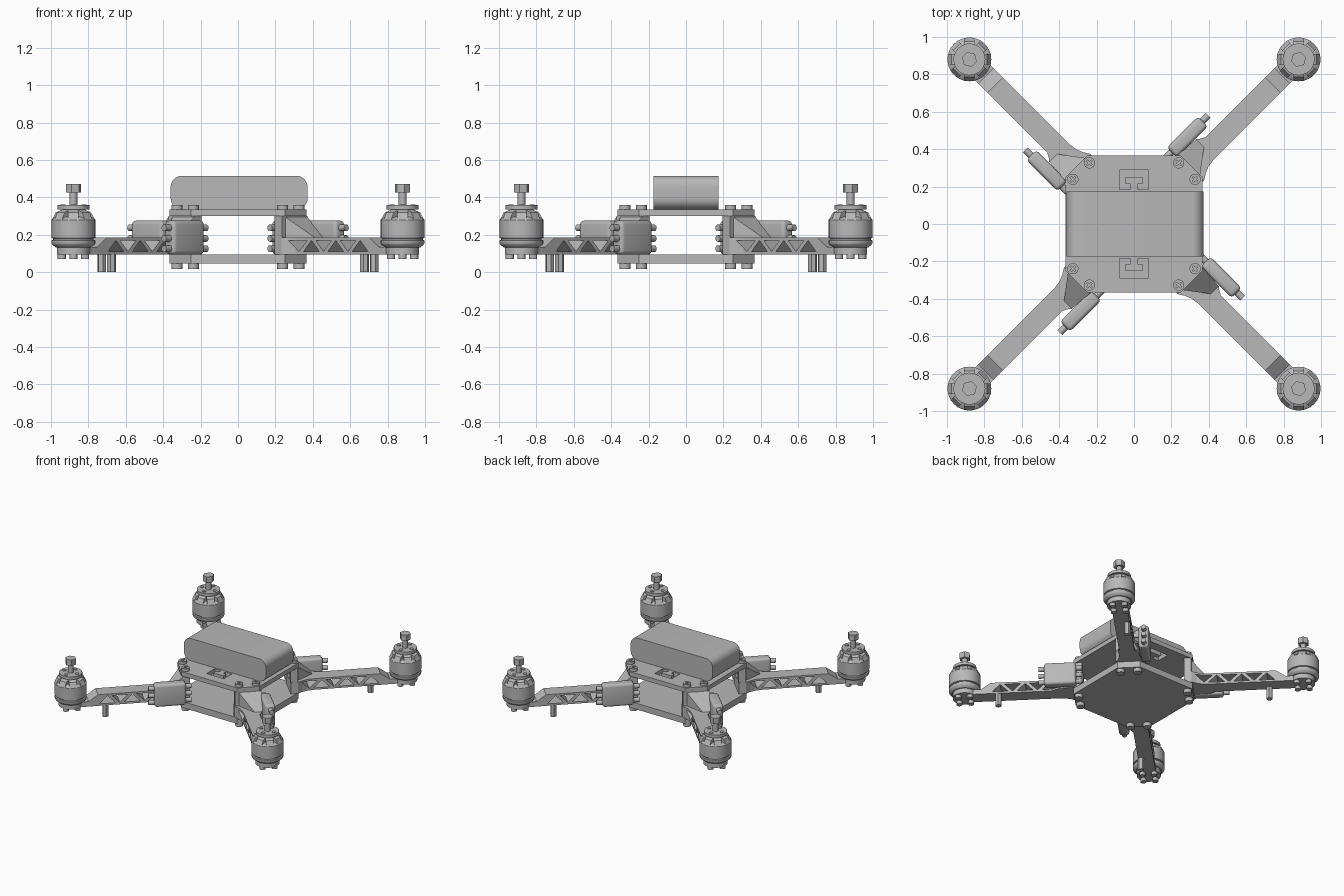
import bpy, bmesh, math
from mathutils import Matrix, Vector

if "Cube" in bpy.data.objects:
    bpy.data.objects.remove(bpy.data.objects["Cube"])

grey = bpy.data.materials.new("plain_grey")
grey.use_nodes = True
GREY = (0.48, 0.48, 0.48, 1)
grey.diffuse_color = GREY
grey.node_tree.nodes["Principled BSDF"].inputs["Base Color"].default_value = GREY


def finish(name, bm, smooth=True):
    bmesh.ops.recalc_face_normals(bm, faces=bm.faces)
    me = bpy.data.meshes.new(name)
    bm.to_mesh(me)
    bm.free()
    me.materials.append(grey)
    ob = bpy.data.objects.new(name, me)
    bpy.context.collection.objects.link(ob)
    if smooth:
        bpy.ops.object.select_all(action='DESELECT')
        ob.select_set(True)
        bpy.context.view_layer.objects.active = ob
        bpy.ops.object.shade_smooth_by_angle(angle=math.radians(35))
    return ob


def prism(bm, pts, vec):
    """Extrude a polygon of 3D points along a vector."""
    face = bm.faces.new([bm.verts.new(p) for p in pts])
    new = bmesh.ops.extrude_face_region(bm, geom=[face])["geom"]
    bmesh.ops.translate(bm, vec=vec, verts=[v for v in new if isinstance(v, bmesh.types.BMVert)])


def rod(bm, p, q, radius, sides=16):
    p, q = Vector(p), Vector(q)
    d = q - p
    m = Matrix.Translation((p + q) / 2) @ d.to_track_quat('Z', 'Y').to_matrix().to_4x4()
    bmesh.ops.create_cone(bm, cap_ends=True, segments=sides, radius1=radius,
                          radius2=radius, depth=d.length, matrix=m)


def box(bm, centre, size, bevel=0):
    m = Matrix.Translation(centre) @ Matrix.Diagonal((*size, 1))
    verts = bmesh.ops.create_cube(bm, size=1, matrix=m)["verts"]
    if bevel:
        edges = {e for v in verts for e in v.link_edges}
        bmesh.ops.bevel(bm, geom=list(edges), offset=bevel, segments=4, profile=0.5, affect='EDGES')


def cut(ob, cutter):
    """Subtract the cutter for good and remove it."""
    mod = ob.modifiers.new("cut", 'BOOLEAN')
    mod.operation, mod.object, mod.solver = 'DIFFERENCE', cutter, 'EXACT'
    cutter.hide_render = True
    deps = bpy.context.evaluated_depsgraph_get()
    me = bpy.data.meshes.new_from_object(ob.evaluated_get(deps))
    ob.modifiers.clear()
    ob.data = me
    bpy.data.objects.remove(cutter)


def four(ob):
    """Place a part, built along +x, on all four diagonals."""
    base = ob.name
    for k, tag in enumerate(("back_left", "back_right", "front_right", "front_left")):
        o = ob if k == 0 else ob.copy()
        o.name = f"{base}_{tag}"
        o.rotation_euler.z = math.radians(45 + 90 * k)
        if k:
            bpy.context.collection.objects.link(o)


# Frame plates: squares with cut corners
S, C = 0.367, 0.25
octagon = [(S, C), (C, S), (-C, S), (-S, C), (-S, -C), (-C, -S), (C, -S), (S, -C)]


def plate(name, z0, z1):
    bm = bmesh.new()
    prism(bm, [(x, y, z0) for x, y in octagon], (0, 0, z1 - z0))
    return finish(name, bm, False)


plate("bottom_plate", 0.045, 0.095)
top = plate("top_plate", 0.3, 0.335)

# Strap slots in the top plate
half = [(0.078, 0.29), (0.078, 0.185), (0.02, 0.185), (0.02, 0.215), (0.045, 0.215), (0.045, 0.25)]
slot = half + [(-x, y) for x, y in reversed(half)]
bm = bmesh.new()
for s in (1, -1):
    prism(bm, [(x, s * y, 0.25) for x, y in slot], (0, 0, 0.15))
cut(top, finish("slot_cutter", bm, False))

# Battery: rounded profile along the width
W, Z0, Z1, R = 0.366, 0.335, 0.515, 0.06
prof = []
for i, (cx, cz) in enumerate([(W - R, Z1 - R), (R - W, Z1 - R), (R - W, Z0 + R), (W - R, Z0 + R)]):
    for j in range(9):
        a = math.pi / 2 * (i + j / 8)
        prof.append((0.006 + cx + R * math.cos(a), -0.175, cz + R * math.sin(a)))
bm = bmesh.new()
prism(bm, prof, (0, 0.35, 0))
finish("battery", bm)

# Arm beam: flared where it leaves the frame, pierced by a row of triangles
HW = 0.057
plan = [(0.375, -0.1), (0.43, -0.1), (0.465, -0.078), (0.5, -0.064), (0.55, -HW), (1.05, -HW),
        (1.05, HW), (0.6, HW), (0.55, 0.085), (0.43, 0.1), (0.375, 0.1)]
bm = bmesh.new()
prism(bm, [(x, y, 0.095) for x, y in plan], (0, 0, 0.09))
arm = finish("arm", bm, False)
bm = bmesh.new()
for i in range(6):
    x = 0.52 + 0.092 * i
    zb, zt = (0.11, 0.17) if i % 2 else (0.17, 0.11)
    prism(bm, [(x - 0.06, -0.2, zb), (x + 0.06, -0.2, zb), (x, -0.2, zt)], (0, 0.4, 0))
cut(arm, finish("truss_cutter", bm, False))
four(arm)

# Dropped end of the arm
bm = bmesh.new()
side = [(1.05, 0.095), (1.2, 0.095), (1.2, 0.135), (1.12, 0.135), (1.05, 0.185)]
prism(bm, [(x, -HW, z) for x, z in side], (0, 2 * HW, 0))
four(finish("arm_end", bm, False))

# Corner bracket: two posts around the bolts, a thin wall and a sloping gusset
bm = bmesh.new()
for y in (-0.075, 0.075):
    box(bm, (0.402, y, 0.24), (0.054, 0.045, 0.12))
box(bm, (0.42, 0, 0.24), (0.018, 0.12, 0.12))
four(finish("corner_bracket", bm, False))
bm = bmesh.new()
for y in (-0.07, 0.097):
    for z in (0.18, 0.295):
        bm.verts.new((0.428, y, z))
for y in (0.03, 0.085):
    bm.verts.new((0.56, y, 0.18))
bmesh.ops.convex_hull(bm, input=bm.verts)
four(finish("gusset", bm, False))

# Motor pad, its screws and the landing leg
MX = 1.2445
bm = bmesh.new()
rod(bm, (MX, 0, 0.095), (MX, 0, 0.135), 0.088, 32)
for k in range(4):
    a = math.pi / 4 + k * math.pi / 2
    x, y = MX + 0.062 * math.cos(a), 0.062 * math.sin(a)
    rod(bm, (x, y, 0.07), (x, y, 0.1), 0.022)
four(finish("motor_pad", bm))
bm = bmesh.new()
rod(bm, (0.993, 0.036, 0), (0.993, 0.036, 0.1), 0.024, 6)
four(finish("landing_leg", bm, False))

# Motor: turned body
bm = bmesh.new()
prof = [(0, 0.133), (0.095, 0.133), (0.113, 0.147), (0.117, 0.155), (0.117, 0.17), (0.108, 0.173),
        (0.108, 0.18), (0.117, 0.183), (0.117, 0.28), (0.108, 0.29), (0.07, 0.3), (0.062, 0.335),
        (0.085, 0.335), (0.085, 0.358), (0, 0.358)]
vs = [bm.verts.new((r, 0, z)) for r, z in prof]
edges = [bm.edges.new(p) for p in zip(vs, vs[1:])]
bmesh.ops.spin(bm, geom=vs + edges, cent=(0, 0, 0), axis=(0, 0, 1), angle=2 * math.pi, steps=40)
bmesh.ops.remove_doubles(bm, verts=bm.verts, dist=0.0005)
bmesh.ops.translate(bm, vec=(MX, 0, 0), verts=bm.verts)
four(finish("motor_body", bm))

# Motor: sloped spokes, top screws, shaft and nut
bm = bmesh.new()
for k in range(8):
    rot = Matrix.Translation((MX, 0, 0)) @ Matrix.Rotation(k * math.pi / 4, 4, 'Z')
    spoke = [(0.05, 0.28), (0.115, 0.28), (0.095, 0.318), (0.06, 0.335)]
    prism(bm, [rot @ Vector((x, -0.028, z)) for x, z in spoke], rot.to_3x3() @ Vector((0, 0.056, 0)))
four(finish("motor_spokes", bm, False))
bm = bmesh.new()
for k in range(4):
    a = math.pi / 4 + k * math.pi / 2
    x, y = MX + 0.056 * math.cos(a), 0.056 * math.sin(a)
    rod(bm, (x, y, 0.35), (x, y, 0.363), 0.014)
rod(bm, (MX, 0, 0.35), (MX, 0, 0.43), 0.021, 24)
rod(bm, (MX, 0, 0.425), (MX, 0, 0.472), 0.041, 6)
four(finish("motor_shaft_and_nut", bm))

# Speed controller beside each arm, with wires at both ends
bm = bmesh.new()
box(bm, (0.531, 0.127, 0.185), (0.235, 0.075, 0.18), 0.02)
four(finish("speed_controller", bm))
bm = bmesh.new()
for z in (0.125, 0.18, 0.237):
    rod(bm, (0.37, 0.13, z), (0.69, 0.13, z), 0.018)
four(finish("controller_wires", bm))

# Frame bolts with a cross recess
bm = bmesh.new()
for y in (-0.062, 0.062):
    rod(bm, (0.4, y, 0.33), (0.4, y, 0.358), 0.03, 20)
    rod(bm, (0.4, y, 0.016), (0.4, y, 0.05), 0.03, 20)
bolts = finish("frame_bolts", bm)
for lx, ly in ((0.035, 0.009), (0.009, 0.035)):
    bm = bmesh.new()
    for y in (-0.062, 0.062):
        box(bm, (0.4, y, 0.358), (lx, ly, 0.02))
    cut(bolts, finish("cross_cutter", bm, False))
four(bolts)
